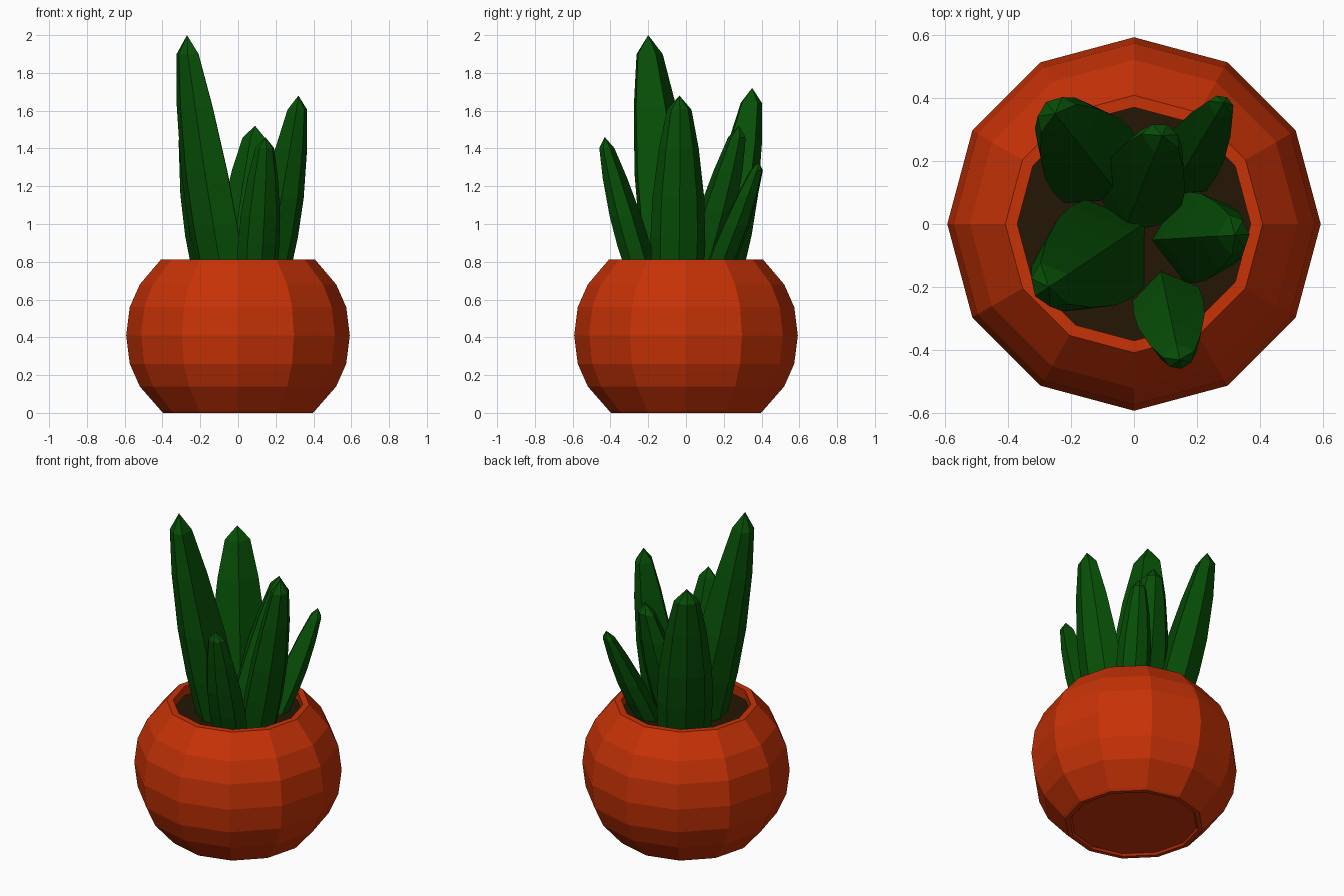
import bpy, bmesh
from math import sin, cos, pi
from mathutils import Vector

cube = bpy.data.objects.get("Cube")
if cube:
    bpy.data.objects.remove(cube)


def material(name, rgb):
    m = bpy.data.materials.new(name)
    m.use_nodes = True
    m.diffuse_color = (*rgb, 1)
    m.node_tree.nodes["Principled BSDF"].inputs["Base Color"].default_value = (*rgb, 1)
    return m


terracotta = material("terracotta", (0.57, 0.032, 0.002))
leaf_green = material("leaf green", (0.002, 0.078, 0.002))
soil_brown = material("soil brown", (0.017, 0.008, 0.001))


def loft(name, rings, mat, cap_end=True):
    """Skin a list of equal-length point rings into a flat-shaded object."""
    bm = bmesh.new()
    rows = [[bm.verts.new(p) for p in ring] for ring in rings]
    n = len(rows[0])
    for a, b in zip(rows, rows[1:]):
        for i in range(n):
            j = (i + 1) % n
            bm.faces.new((a[i], a[j], b[j], b[i]))
    bm.faces.new(rows[0][::-1])
    if cap_end:
        bm.faces.new(rows[-1])
    bmesh.ops.remove_doubles(bm, verts=bm.verts, dist=0.0001)
    bmesh.ops.recalc_face_normals(bm, faces=bm.faces)
    mesh = bpy.data.meshes.new(name)
    bm.to_mesh(mesh)
    bm.free()
    mesh.materials.append(mat)
    obj = bpy.data.objects.new(name, mesh)
    bpy.context.collection.objects.link(obj)
    return obj


def circle(r, z, sides=12):
    return [(r * cos(2 * pi * i / sides), r * sin(2 * pi * i / sides), z)
            for i in range(sides)]


# Pot: foot, round body, flat rim and inner wall
pot_profile = [(0.36, 0.012), (0.37, 0), (0.395, 0), (0.408, 0.012),
               (0.52, 0.14), (0.573, 0.26), (0.592, 0.41), (0.573, 0.56),
               (0.52, 0.68), (0.408, 0.812), (0.37, 0.812), (0.375, 0.74)]
loft("pot", [circle(r, z) for r, z in pot_profile], terracotta)

# Soil disc
loft("soil", [circle(0.374, 0.742), circle(0.374, 0.75)], soil_brown)

# Leaf cross-section: inner ridge, wide sides, rounded outside (outward, sideways)
section = [(-0.68, 0), (0, -1), (0.65, -0.68), (0.92, 0), (0.65, 0.68), (0, 1)]
# Width of the leaf along its length
taper = [(0, 0.95), (0.2, 1), (0.42, 0.95), (0.7, 0.73), (0.92, 0.45)]


def leaf(name, base, tip, width):
    base, tip = Vector((*base, 0.742)), Vector(tip)
    out = (tip - base) * Vector((1, 1, 0))
    out.normalize()
    side = Vector((-out.y, out.x, 0))
    rings = []
    for t, s in taper:
        centre = base.lerp(tip, t)
        rings.append([centre + (out * u + side * v) * width * s for u, v in section])
    rings.append([tip] * len(section))
    loft(name, rings, leaf_green, cap_end=False)


leaf("tall_leaf", (-0.06, -0.06), (-0.27, -0.2, 2.0), 0.175)
leaf("back_right_leaf", (-0.10, 0.16), (-0.25, 0.35, 1.72), 0.16)
leaf("left_leaf", (0.15, -0.045), (0.32, -0.035, 1.68), 0.145)
leaf("back_left_leaf", (0.145, 0.15), (0.285, 0.385, 1.33), 0.1)
leaf("centre_leaf", (0.0, 0.055), (0.09, 0.28, 1.52), 0.14)
leaf("front_leaf", (0.1, -0.22), (0.145, -0.43, 1.46), 0.113)
